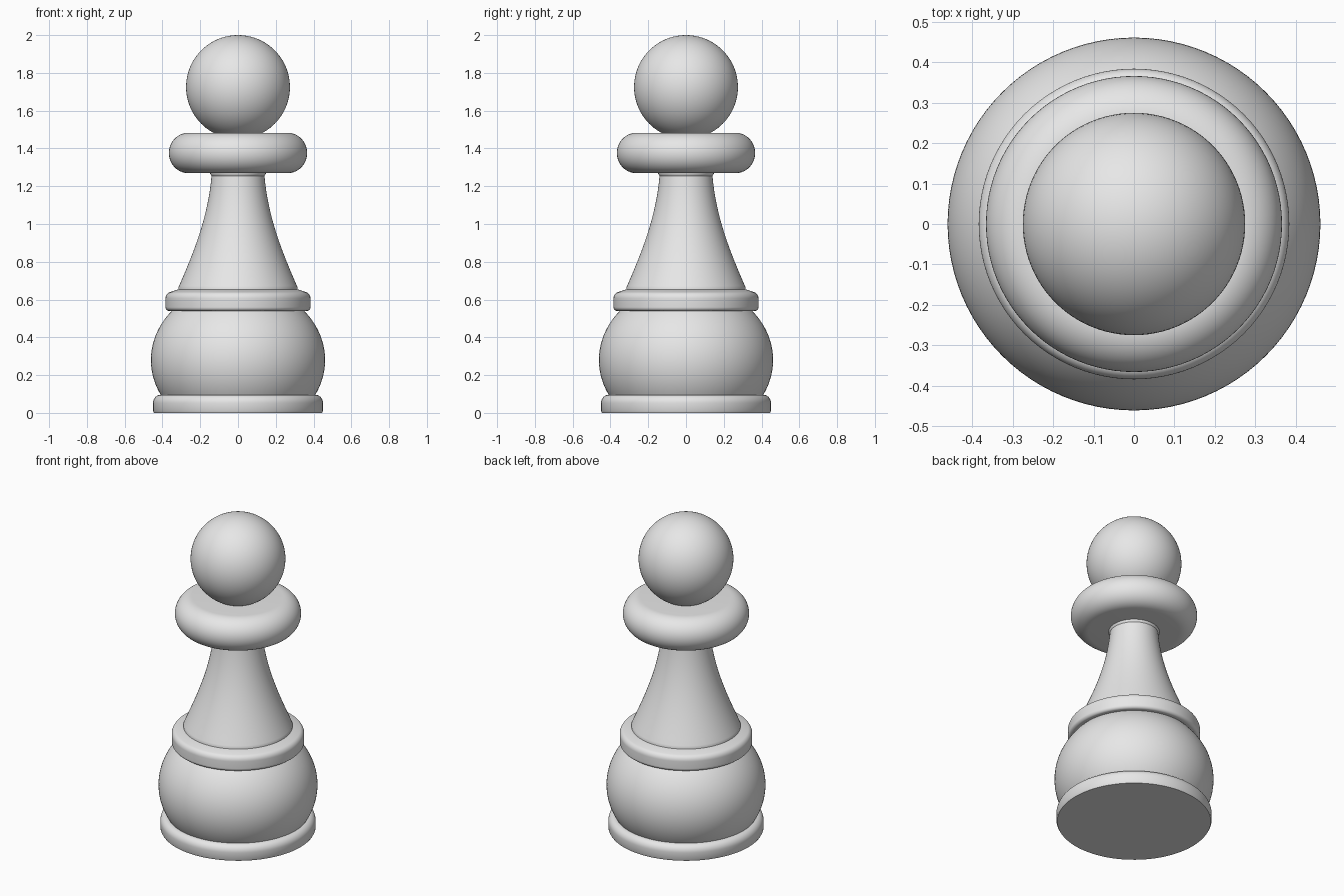
import bpy
import bmesh
from math import pi, cos, sin, radians

cube = bpy.data.objects.get("Cube")
if cube:
    bpy.data.objects.remove(cube, do_unlink=True)

SEGMENTS = 96

grey = bpy.data.materials.new("plain_grey")
grey.use_nodes = True
colour = (0.8, 0.8, 0.8, 1.0)
grey.diffuse_color = colour
grey.node_tree.nodes["Principled BSDF"].inputs["Base Color"].default_value = colour


def arc(r, z, rx, rz, start, end, steps=10):
    """Elliptical profile arc around (r, z), angles in degrees."""
    angles = [radians(start + (end - start) * i / steps) for i in range(steps + 1)]
    return [(r + rx * cos(a), z + rz * sin(a)) for a in angles]


def bezier(p0, p1, p2, p3, steps=16):
    """Smooth profile curve between two points."""
    pts = []
    for i in range(steps + 1):
        t = i / steps
        w = ((1 - t) ** 3, 3 * t * (1 - t) ** 2, 3 * t * t * (1 - t), t ** 3)
        pts.append(tuple(sum(k * p[c] for k, p in zip(w, (p0, p1, p2, p3)))
                         for c in (0, 1)))
    return pts


def lathe(name, profile):
    """Turn a bottom-to-top (radius, z) profile into a closed solid."""
    profile = [(0, profile[0][1])] + profile + [(0, profile[-1][1])]
    bm = bmesh.new()
    verts = [bm.verts.new((r, 0, z)) for r, z in profile]
    edges = [bm.edges.new(pair) for pair in zip(verts, verts[1:])]
    bmesh.ops.spin(bm, geom=verts + edges, cent=(0, 0, 0), axis=(0, 0, 1),
                   angle=2 * pi, steps=SEGMENTS, use_merge=True)
    bmesh.ops.remove_doubles(bm, verts=bm.verts, dist=0.0001)
    bmesh.ops.recalc_face_normals(bm, faces=bm.faces)
    mesh = bpy.data.meshes.new(name)
    bm.to_mesh(mesh)
    bm.free()
    mesh.materials.append(grey)
    obj = bpy.data.objects.new(name, mesh)
    bpy.context.collection.objects.link(obj)
    bpy.ops.object.select_all(action='DESELECT')
    obj.select_set(True)
    bpy.context.view_layer.objects.active = obj
    bpy.ops.object.shade_smooth_by_angle(angle=radians(35))
    return obj


# Foot disc with a rounded upper rim
lathe("foot", [(0.445, 0), (0.45, 0.01)]
      + arc(0.41, 0.052, 0.04, 0.044, 0, 90) + [(0.38, 0.096)])

# Bulging lower body
lathe("body", arc(0, 0.28, 0.461, 0.4, -28, 43, 28))

# Ring between body and stem
lathe("body_ring", [(0.345, 0.54)]
      + arc(0.365, 0.56, 0.019, 0.02, -90, 0)
      + arc(0.354, 0.605, 0.03, 0.035, 0, 80) + [(0.31, 0.656)])

# Tapering stem with a slight flare under the collar
lathe("stem", [(0.316, 0.645), (0.316, 0.662)]
      + bezier((0.312, 0.672), (0.235, 0.85), (0.16, 1.03), (0.14, 1.255))
      + [(0.147, 1.265), (0.147, 1.29)])

# Collar with a fully rounded edge
lathe("collar", arc(0.262, 1.376, 0.104, 0.107, -90, 90, 28))

# Ball head
lathe("head", arc(0, 1.725, 0.275, 0.275, -89.9, 89.9, 48))
